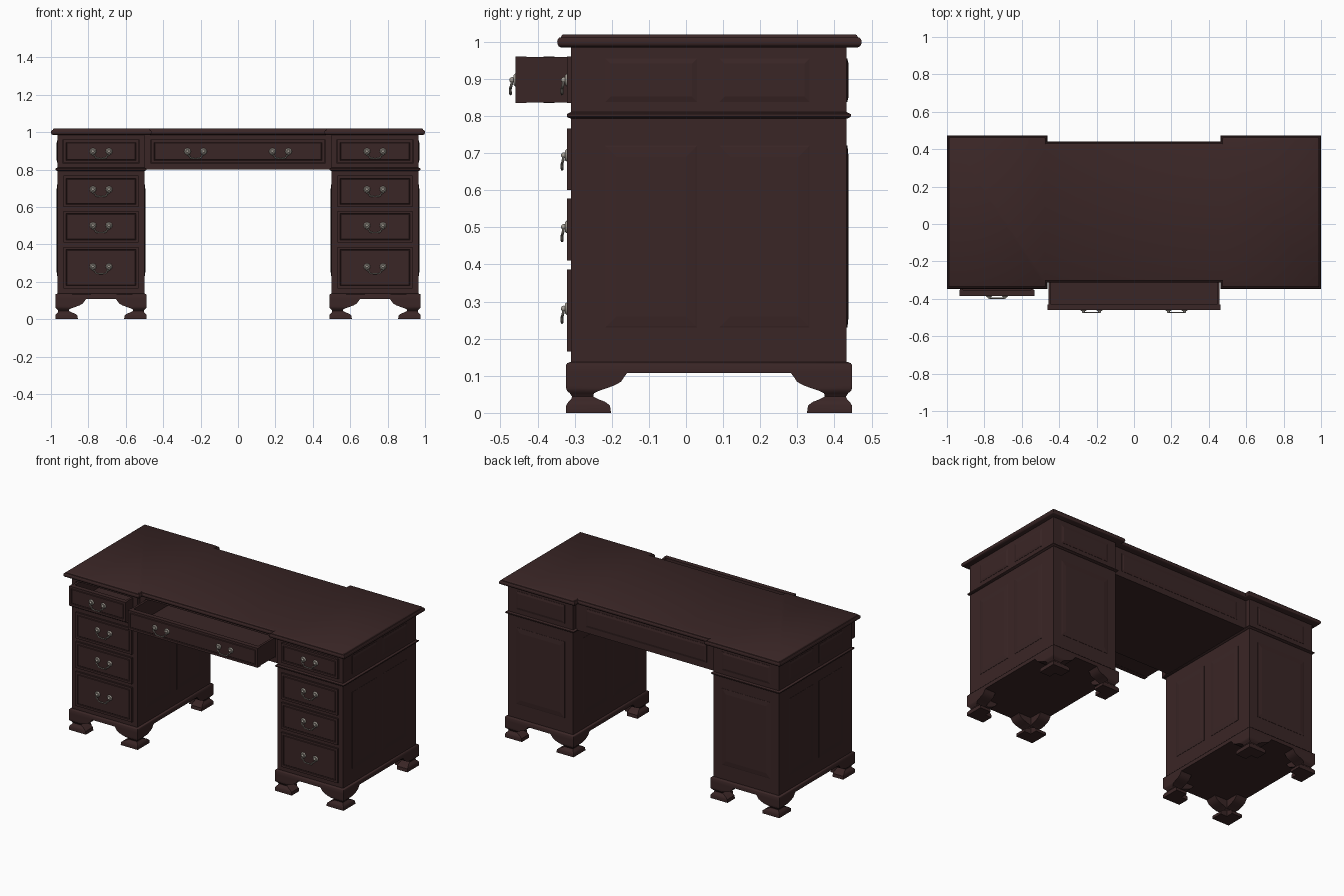
import bpy, bmesh, math
from mathutils import Vector, Matrix

if "Cube" in bpy.data.objects:
    bpy.data.objects.remove(bpy.data.objects["Cube"])


def material(name, rgb):
    m = bpy.data.materials.new(name)
    m.diffuse_color = (*rgb, 1)
    m.use_nodes = True
    m.node_tree.nodes["Principled BSDF"].inputs["Base Color"].default_value = m.diffuse_color
    return m


WOOD = material("dark mahogany", (0.042, 0.019, 0.019))
METAL = material("aged metal", (0.36, 0.33, 0.29))


def finish(name, bm, mat=WOOD, smooth=None):
    bmesh.ops.recalc_face_normals(bm, faces=bm.faces)
    me = bpy.data.meshes.new(name)
    bm.to_mesh(me)
    bm.free()
    me.materials.append(mat)
    ob = bpy.data.objects.new(name, me)
    bpy.context.collection.objects.link(ob)
    if smooth:
        bpy.ops.object.select_all(action='DESELECT')
        ob.select_set(True)
        bpy.context.view_layer.objects.active = ob
        bpy.ops.object.shade_smooth_by_angle(angle=math.radians(smooth))
    return ob


def add_box(bm, x0, x1, y0, y1, z0, z1):
    m = Matrix.Translation(((x0 + x1) / 2, (y0 + y1) / 2, (z0 + z1) / 2))
    m = m @ Matrix.Diagonal((abs(x1 - x0), y1 - y0, z1 - z0, 1))
    return bmesh.ops.create_cube(bm, size=1, matrix=m)['verts']


def loft(bm, rings):
    """Skin a stack of equal-length point rings and cap both ends."""
    vs = [[bm.verts.new(p) for p in r] for r in rings]
    n = len(vs[0])
    for a, b in zip(vs, vs[1:]):
        for i in range(n):
            bm.faces.new((a[i], a[(i + 1) % n], b[(i + 1) % n], b[i]))
    bm.faces.new(vs[0][::-1])
    bm.faces.new(vs[-1])


def moulded_slab(name, x0, x1, y0, y1, levels):
    bm = bmesh.new()
    loft(bm, [[(x0 + i, y0 + i, z), (x1 - i, y0 + i, z), (x1 - i, y1 - i, z), (x0 + i, y1 - i, z)]
              for z, i in levels])
    return finish(name, bm, smooth=40)


def panel(name, axis, sign, pos, a0, a1, z0, z1, slope):
    """Raised panel on a face looking along sign*axis."""
    bm = bmesh.new()
    rings = []
    for i, h in ((0, -0.002), (0, 0.0015), (0.004, 0.0025), (slope, 0.005)):
        p = pos + sign * h
        uv = ((a0 + i, z0 + i), (a1 - i, z0 + i), (a1 - i, z1 - i), (a0 + i, z1 - i))
        rings.append([(p, u, z) if axis == 'x' else (u, p, z) for u, z in uv])
    loft(bm, rings)
    finish(name, bm)


def make_handle_mesh():
    # drop bail
    cu = bpy.data.curves.new("bail", 'CURVE')
    cu.dimensions = '3D'
    cu.bevel_depth, cu.bevel_resolution, cu.resolution_u = 0.0036, 2, 4
    cu.use_fill_caps = True
    half = [(0.043, -0.008, 0.006), (0.046, -0.011, -0.012), (0.034, -0.013, -0.018),
            (0.027, -0.013, -0.030), (0.012, -0.013, -0.033)]
    pts = half + [(-x, y, z) for x, y, z in half[::-1]]
    sp = cu.splines.new('BEZIER')
    sp.bezier_points.add(len(pts) - 1)
    for b, p in zip(sp.bezier_points, pts):
        b.co = p
        b.handle_left_type = b.handle_right_type = 'AUTO'
    tmp = bpy.data.objects.new("bail", cu)
    me = bpy.data.meshes.new_from_object(tmp)
    bpy.data.objects.remove(tmp)
    bm = bmesh.new()
    bm.from_mesh(me)
    # rosettes with knobs
    turn = Matrix.Rotation(math.pi / 2, 4, 'X')
    for x in (-0.043, 0.043):
        bmesh.ops.create_cone(bm, cap_ends=True, segments=16, radius1=0.018, radius2=0.013,
                              depth=0.006, matrix=Matrix.Translation((x, -0.002, 0.004)) @ turn)
        bmesh.ops.create_uvsphere(bm, u_segments=10, v_segments=6, radius=0.008,
                                  matrix=Matrix.Translation((x, -0.008, 0.004)))
    ob = finish("handle_master", bm, METAL, 40)
    mesh = ob.data
    bpy.data.objects.remove(ob)
    return mesh


HANDLE = make_handle_mesh()


def drawer(name, x0, x1, yf, z0, z1, handles, thick=0.03, box_back=None):
    # front with a carved groove
    bm = bmesh.new()
    add_box(bm, x0, x1, yf, yf + thick, z0, z1)
    bm.normal_update()
    f = min(bm.faces, key=lambda f: f.calc_center_median().y)
    for t, d in ((0.02, 0), (0.003, -0.004), (0.004, 0.003)):
        bmesh.ops.inset_region(bm, faces=[f], thickness=t, depth=d)
    # open tray behind the front
    if box_back:
        a, b, y, t = x0 + 0.004, x1 - 0.004, yf + thick, 0.014
        add_box(bm, a, a + t, y, box_back, z0 + 0.001, z1 - 0.001)
        add_box(bm, b - t, b, y, box_back, z0 + 0.001, z1 - 0.001)
        add_box(bm, a + t, b - t, box_back - t, box_back, z0 + 0.001, z1 - 0.001)
        add_box(bm, a + t, b - t, y, box_back - t, z0 + 0.001, z0 + t)
    finish(name, bm)
    for k, (x, z) in enumerate(handles):
        h = bpy.data.objects.new(f"{name}_handle_{k}", HANDLE)
        h.location = (x, yf, z)
        bpy.context.collection.objects.link(h)


def case(name, x0, x1, y0, y1, side):
    """Hollow drawer case, open at the front."""
    bm = bmesh.new()
    add_box(bm, x0, x0 + side, y0, y1, 0.80, 0.99)
    add_box(bm, x1 - side, x1, y0, y1, 0.80, 0.99)
    add_box(bm, x0 + side, x1 - side, y0, y1, 0.80, 0.833)
    add_box(bm, x0 + side, x1 - side, y0, y1, 0.962, 0.99)
    add_box(bm, x0 + side, x1 - side, y1 - 0.02, y1, 0.833, 0.962)
    finish(name, bm)


YF, YB = -0.31, 0.433      # front and back of the cases
XI, XO = 0.50, 0.965       # inner and outer sides of the pedestals


# desk top with stepped middle and moulded edge
def top_ring(z, i):
    a, n, f, b = 1 - i, 0.462 + i, -0.347 + i, 0.473 - i
    s = 0.033
    return [(x, y, z) for x, y in ((-a, f), (-n, f), (-n, f + s), (n, f + s), (n, f), (a, f),
                                   (a, b), (n, b), (n, b - s), (-n, b - s), (-n, b), (-a, b))]


n_ring = [(0.985, 0.010), (0.988, 0.004), (0.994, 0.0005), (1.0, 0), (1.006, 0.001),
          (1.011, 0.005), (1.012, 0.010), (1.017, 0.012), (1.02, 0.016)]
bm = bmesh.new()
loft(bm, [top_ring(z, i) for z, i in n_ring])
finish("desk_top", bm, smooth=40)

# middle case with its open drawer
case("middle_case", -XI, XI, YF + 0.03, YB - 0.03, 0.036)
panel("middle_back_panel", 'y', 1, YB - 0.03, -0.43, 0.43, 0.838, 0.955, 0.014)
drawer("middle_drawer", -0.462, 0.462, -0.46, 0.835, 0.96,
       [(-0.227, 0.893), (0.227, 0.893)], box_back=0.2)

# foot profile: height, outer inset, bracket reach
FOOT = [(0, 0, 0.121), (0.02, 0, 0.118), (0.03, 0.006, 0.105), (0.036, 0.013, 0.088),
        (0.044, 0.016, 0.073), (0.053, 0.010, 0.075), (0.060, 0.002, 0.090), (0.066, 0, 0.108),
        (0.074, 0, 0.13), (0.084, 0, 0.148), (0.095, 0, 0.155), (0.107, 0, 0.164)]

for s, side in ((-1, "left"), (1, "right")):
    lo, hi = sorted((s * XI, s * XO))
    mid = (lo + hi) / 2
    # pedestal body and mouldings
    bm = bmesh.new()
    add_box(bm, lo, hi, YF, YB, 0.11, 0.80)
    finish(f"{side}_pedestal", bm)
    moulded_slab(f"{side}_waist_moulding", lo - 0.011, hi + 0.011, YF - 0.011, YB + 0.011,
                 [(0.793, 0.010), (0.796, 0.003), (0.799, 0), (0.805, 0), (0.808, 0.006), (0.811, 0.011)])
    moulded_slab(f"{side}_plinth", lo - 0.012, hi + 0.012, YF - 0.013, YB + 0.014,
                 [(0.107, 0), (0.130, 0), (0.134, 0.003), (0.137, 0.011)])
    # ogee bracket feet
    for fx, cx in ((1, lo - 0.012), (-1, hi + 0.012)):
        for fy, cy, end in ((1, YF - 0.013, "front"), (-1, YB + 0.014, "back")):
            bm = bmesh.new()
            rings = []
            for z, o, w in FOOT:
                t = min(w * 0.985, 0.075)
                pts = ((o, o), (w, o), (w, t), (t, t), (t, w), (o, w))
                rings.append([(cx + fx * x, cy + fy * y, z) for x, y in pts])
            loft(bm, rings)
            finish(f"{side}_{end}_foot", bm, smooth=35)
    # pedestal drawers
    for k, (z0, z1, hz) in enumerate(((0.60, 0.767, 0.69), (0.41, 0.578, 0.497), (0.165, 0.386, 0.277))):
        drawer(f"{side}_drawer_{k}", lo + 0.032, hi - 0.032, -0.321, z0, z1, [(mid, hz)], 0.02)
    # upper case and drawer, the left one pulled out slightly
    case(f"{side}_upper_case", lo, hi, YF, YB, 0.030)
    drawer(f"{side}_upper_drawer", lo + 0.032, hi - 0.032, -0.384 if s < 0 else -0.321,
           0.835, 0.96, [(mid, 0.893)], box_back=0.25)
    # raised panels on the sides and back
    for y0, y1 in ((-0.218, 0.03), (0.09, 0.333)):
        panel(f"{side}_outer_panel", 'x', s, s * XO, y0, y1, 0.23, 0.72, 0.03)
        panel(f"{side}_inner_panel", 'x', -s, s * XI, y0, y1, 0.23, 0.72, 0.03)
        panel(f"{side}_upper_side_panel", 'x', s, s * XO, y0, y1, 0.838, 0.955, 0.014)
    panel(f"{side}_back_panel", 'y', 1, YB, lo + 0.06, hi - 0.06, 0.23, 0.72, 0.03)
    panel(f"{side}_upper_back_panel", 'y', 1, YB, lo + 0.06, hi - 0.06, 0.838, 0.955, 0.014)
